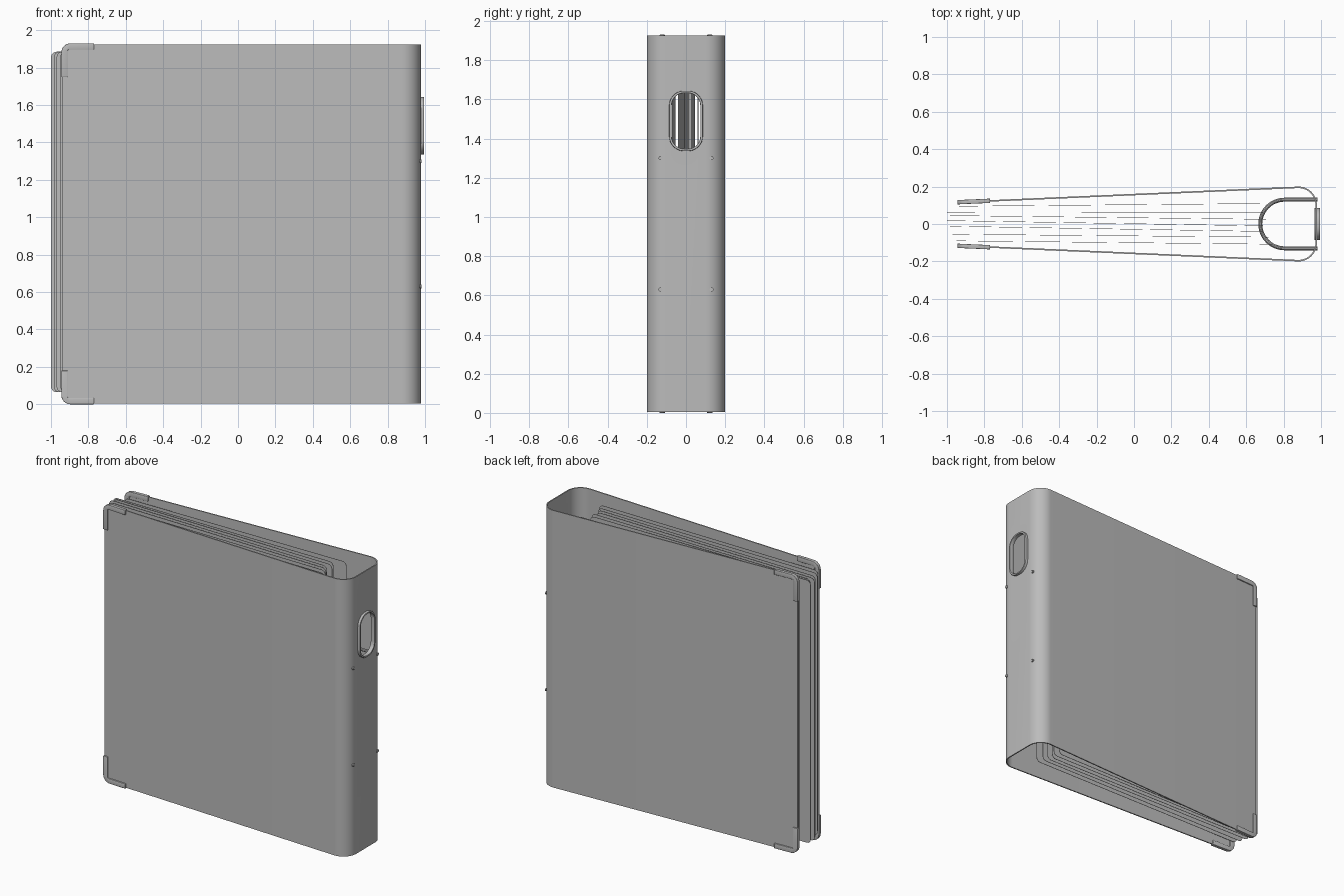
import bpy, bmesh, math
from mathutils import Vector

if "Cube" in bpy.data.objects:
    bpy.data.objects.remove(bpy.data.objects["Cube"])


def mat(name, v):
    m = bpy.data.materials.new(name)
    m.diffuse_color = (v, v, v, 1)
    m.use_nodes = True
    m.node_tree.nodes["Principled BSDF"].inputs["Base Color"].default_value = m.diffuse_color
    return m


GREY = mat("neutral grey", 0.5)
H = 1.93          # total height
TILT = 0.0437     # slope of the covers


def finish(name, bm, smooth=True):
    bmesh.ops.recalc_face_normals(bm, faces=bm.faces)
    me = bpy.data.meshes.new(name)
    bm.to_mesh(me)
    bm.free()
    ob = bpy.data.objects.new(name, me)
    bpy.context.collection.objects.link(ob)
    me.materials.append(GREY)
    return ob


def bake(ob):
    bpy.ops.object.select_all(action='DESELECT')
    bpy.context.view_layer.objects.active = ob
    ob.select_set(True)
    bpy.ops.object.convert(target='MESH')
    bpy.ops.object.shade_smooth_by_angle(angle=math.radians(35))


def rounded_rect(w, h, r, n=8):
    pts = []
    for k, (sx, sy) in enumerate([(1, 1), (-1, 1), (-1, -1), (1, -1)]):
        for i in range(n + 1):
            a = math.pi / 2 * (k + i / n)
            pts.append((sx * (w / 2 - r) + r * math.cos(a), sy * (h / 2 - r) + r * math.sin(a)))
    return pts


def prism(pts, off):
    """Closed polygon of 3D points, extruded along off."""
    bm = bmesh.new()
    f = bm.faces.new([bm.verts.new(p) for p in pts])
    r = bmesh.ops.extrude_face_region(bm, geom=[f])
    bmesh.ops.translate(bm, vec=off, verts=[v for v in r["geom"] if isinstance(v, bmesh.types.BMVert)])
    return bm


def tube(name, pts, r, cyclic=False):
    cu = bpy.data.curves.new(name, 'CURVE')
    cu.dimensions = '3D'
    cu.bevel_depth, cu.bevel_resolution, cu.use_fill_caps = r, 3, True
    sp = cu.splines.new('POLY')
    sp.points.add(len(pts) - 1)
    for q, p in zip(sp.points, pts):
        q.co = (*p, 1)
    sp.use_cyclic_u = cyclic
    ob = bpy.data.objects.new(name, cu)
    bpy.context.collection.objects.link(ob)
    cu.materials.append(GREY)
    bake(ob)


# cover: half profile (x, y, z inset); rounded at the free corners
half = []
R = 0.045
for i in range(7):
    a = math.pi / 2 * i / 6
    x = -0.94 + R * (1 - math.cos(a))
    half.append((x, 0.12 + TILT * (x + 0.94), R * (1 - math.sin(a))))
for i in range(13):
    a = math.radians(92.5 - 92.5 * i / 12)
    half.append((0.88 + 0.098 * math.cos(a), 0.102 + 0.098 * math.sin(a), 0))
profile = half + [(x, -y, d) for x, y, d in reversed(half)]
bm = bmesh.new()
cols = [(bm.verts.new((x, y, 0.005 + d)), bm.verts.new((x, y, H - 0.005 - d))) for x, y, d in profile]
for a, b in zip(cols, cols[1:]):
    bm.faces.new((a[0], a[1], b[1], b[0]))
cover = finish("cover", bm)
mid = cover.data.polygons[len(profile) // 2 - 1]
s = cover.modifiers.new("thickness", 'SOLIDIFY')
s.thickness = 0.008
s.offset = -1 if mid.normal.x > 0 else 1

# finger hole through the spine
HZ = 1.49
hole = rounded_rect(0.15, 0.29, 0.066)
cutter = finish("hole_cutter", prism([(0.9, y, HZ + z) for y, z in hole], Vector((0.2, 0, 0))))
b = cover.modifiers.new("hole", 'BOOLEAN')
b.object, b.operation, b.solver = cutter, 'DIFFERENCE', 'EXACT'
bake(cover)
bpy.data.objects.remove(cutter)

# raised rim round the finger hole
outer, inner = rounded_rect(0.172, 0.308, 0.076), rounded_rect(0.146, 0.284, 0.063)
bm = bmesh.new()
loops = [[bm.verts.new((x, y, HZ + z)) for y, z in p]
         for x, p in ((0.965, outer), (0.995, outer), (0.995, inner), (0.965, inner))]
n = len(outer)
for k in range(4):
    A, B = loops[k], loops[(k + 1) % 4]
    for i in range(n):
        j = (i + 1) % n
        bm.faces.new((A[i], A[j], B[j], B[i]))
rim = finish("finger_hole_rim", bm)
bv = rim.modifiers.new("bevel", 'BEVEL')
bv.width, bv.segments, bv.limit_method = 0.004, 2, 'ANGLE'
bake(rim)

# metal corner protectors, L shaped, on both covers at top and bottom
L, W, RC = 0.175, 0.034, 0.05
ell = [(L, 0), (L, W), (W + 0.004, W), (W, W + 0.004), (W, L + 0.005), (0, L + 0.005)]
for i in range(9):
    a = math.pi + math.pi / 2 * i / 8
    ell.append((RC + RC * math.cos(a), RC + RC * math.sin(a)))
for side, sn in ((1, "back"), (-1, "front")):
    for top, tn in ((0, "lower"), (1, "upper")):
        pts = [(-0.945 + u, side * (0.105 + TILT * u), H - v if top else v) for u, v in ell]
        ob = finish(f"{sn}_{tn}_corner", prism(pts, Vector((0, side * 0.023, 0))))
        bv = ob.modifiers.new("bevel", 'BEVEL')
        bv.width, bv.segments, bv.limit_method = 0.006, 3, 'ANGLE'
        bake(ob)

# binder rings: D shapes fixed to the spine
for z, nm in ((1.3, "upper"), (0.63, "lower")):
    arc = [(0.805 - 0.13 * math.sin(math.pi * i / 24), 0.13 * math.cos(math.pi * i / 24), z) for i in range(25)]
    tube(f"{nm}_ring", [(0.982, 0.13, z)] + arc + [(0.982, -0.13, z)], 0.0105)

# loose sheets: (left x, y at left, y at right)
sheets = [(-0.95, -0.09, -0.108), (-0.97, -0.055, -0.07), (-0.985, -0.012, -0.04),
          (-1.0, 0.018, -0.01), (-0.985, 0.045, 0.025), (-1.0, 0.062, 0.06), (-0.935, 0.095, 0.11)]
for k, (x0, y0, y1) in enumerate(sheets):
    x1 = x0 + 1.69
    pts = []
    for u, v in rounded_rect(x1 - x0, 1.82, 0.03, 4):
        t = u / (x1 - x0) + 0.5
        pts.append((x0 + t * (x1 - x0), y0 + t * (y1 - y0) - 0.001, 0.975 + v))
    bake(finish(f"sheet_{k + 1}", prism(pts, Vector((0, 0.002, 0)))))
